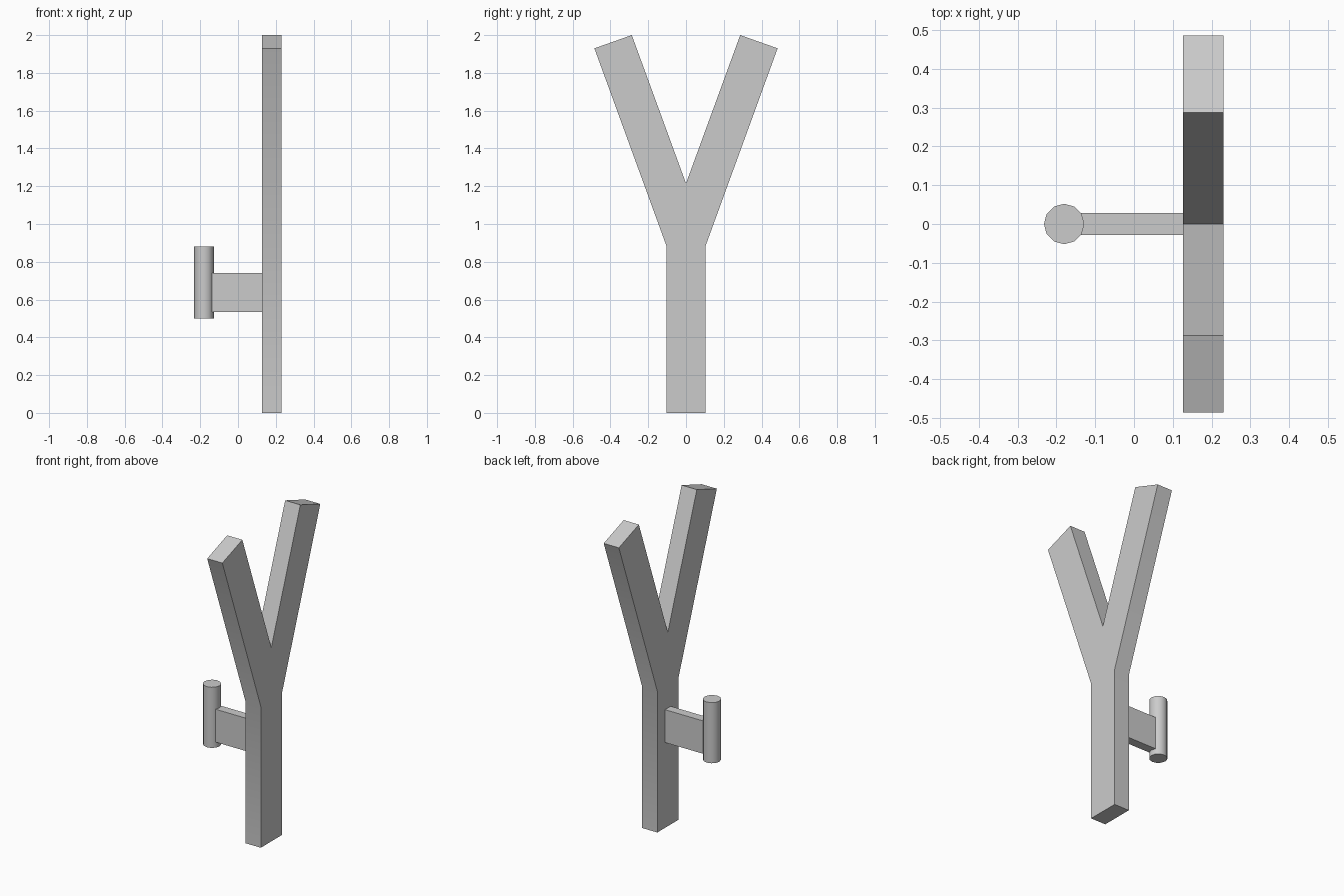
import bpy, bmesh, math
from mathutils import Matrix

cube = bpy.data.objects.get("Cube")
if cube:
    bpy.data.objects.remove(cube, do_unlink=True)

grey = bpy.data.materials.new("light_grey")
grey.use_nodes = True
grey.diffuse_color = (0.6, 0.6, 0.6, 1)
grey.node_tree.nodes["Principled BSDF"].inputs["Base Color"].default_value = grey.diffuse_color


def add_part(name, bm):
    """Turn a bmesh into a grey object, rounded only across shallow edges."""
    bmesh.ops.recalc_face_normals(bm, faces=bm.faces)
    mesh = bpy.data.meshes.new(name)
    bm.to_mesh(mesh)
    bm.free()
    mesh.materials.append(grey)
    obj = bpy.data.objects.new(name, mesh)
    bpy.context.collection.objects.link(obj)
    bpy.ops.object.select_all(action='DESELECT')
    obj.select_set(True)
    bpy.context.view_layer.objects.active = obj
    bpy.ops.object.shade_smooth_by_angle(angle=math.radians(35))
    return obj


# Forked post: mirrored Y outline in the y-z plane, extruded along x
half = [(0.104, 0), (0.104, 0.885), (0.485, 1.93), (0.287, 2.0)]
outline = half + [(0, 1.215)] + [(-y, z) for y, z in reversed(half)]
bm = bmesh.new()
face = bm.faces.new([bm.verts.new((0.126, y, z)) for y, z in outline])
solid = bmesh.ops.extrude_face_region(bm, geom=[face])
moved = [v for v in solid["geom"] if isinstance(v, bmesh.types.BMVert)]
bmesh.ops.translate(bm, verts=moved, vec=(0.105, 0, 0))
add_part("forked_post", bm)

# Flat bar joining the post to the grip
bm = bmesh.new()
bmesh.ops.create_cube(bm, size=1, matrix=Matrix.Translation((-0.005, 0, 0.638))
                      @ Matrix.Diagonal((0.264, 0.056, 0.206, 1)))
add_part("connecting_bar", bm)

# Upright twelve-sided grip
bm = bmesh.new()
bmesh.ops.create_cone(bm, cap_ends=True, segments=12, radius1=0.052, radius2=0.052,
                      depth=0.38, matrix=Matrix.Translation((-0.18, 0, 0.69)))
add_part("grip", bm)
